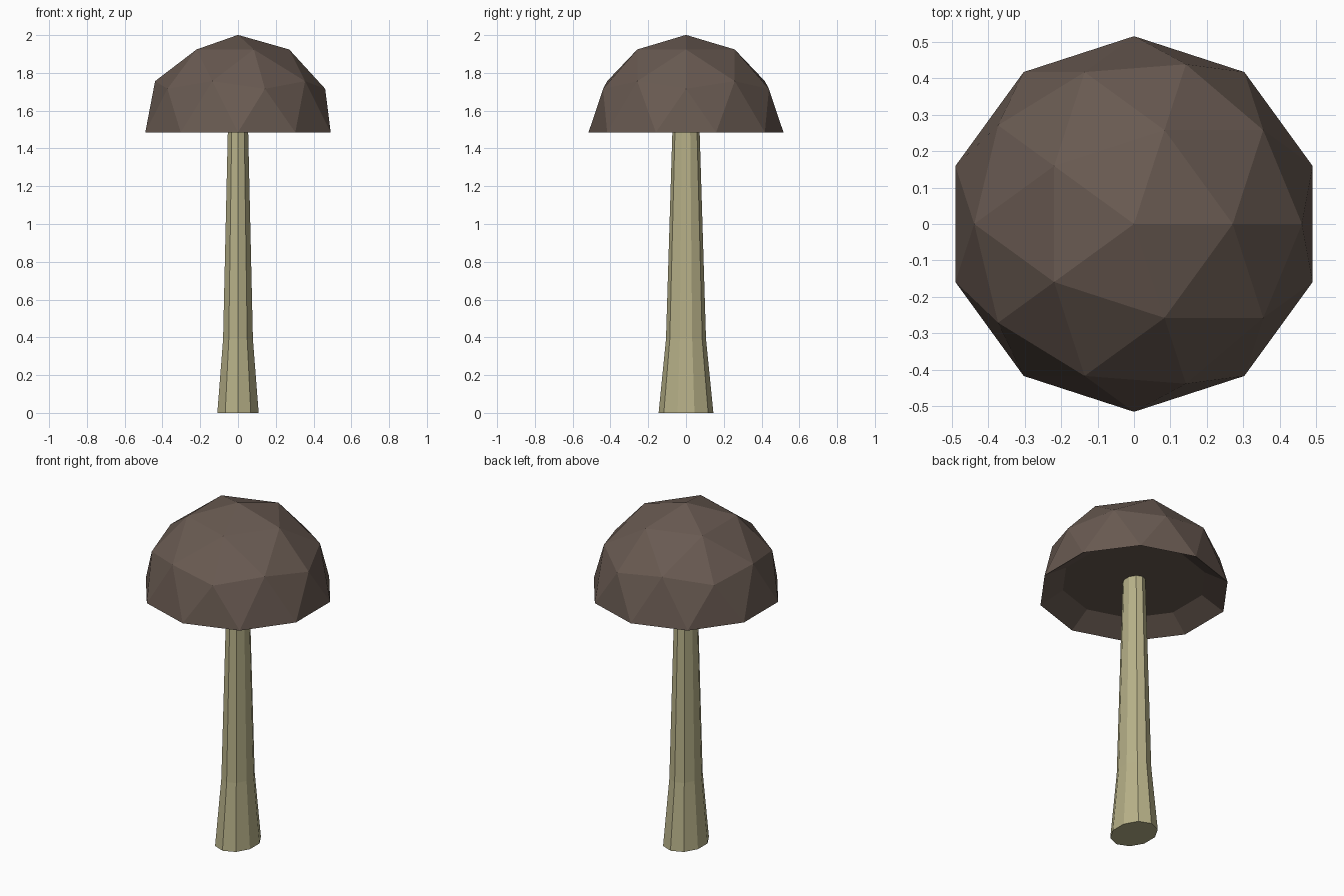
import bpy, bmesh, math
from mathutils import Vector

if "Cube" in bpy.data.objects:
    bpy.data.objects.remove(bpy.data.objects["Cube"])


def material(name, rgb):
    m = bpy.data.materials.new(name)
    m.diffuse_color = (*rgb, 1)
    m.use_nodes = True
    m.node_tree.nodes["Principled BSDF"].inputs["Base Color"].default_value = m.diffuse_color
    return m


def finish(name, bm, mat):
    bmesh.ops.recalc_face_normals(bm, faces=bm.faces[:])
    me = bpy.data.meshes.new(name)
    bm.to_mesh(me)
    bm.free()
    me.materials.append(mat)
    ob = bpy.data.objects.new(name, me)
    bpy.context.collection.objects.link(ob)
    return ob


brown = material("cap brown", (0.140, 0.102, 0.083))
cream = material("stem olive cream", (0.470, 0.435, 0.245))

CAP_R, CAP_Z = 0.516, 1.485
CEIL_Z = 1.56

# Cap: upper half of a faceted sphere with a hollowed underside
bm = bmesh.new()
bmesh.ops.create_icosphere(bm, subdivisions=2, radius=CAP_R)
low = [v for v in bm.verts if v.co.z < -0.01]
bmesh.ops.delete(bm, geom=low, context='VERTS')
for v in bm.verts:
    v.co.z += CAP_Z
rim = [e for e in bm.edges if e.is_boundary]
out = bmesh.ops.extrude_edge_only(bm, edges=rim)["geom"]
for v in [g for g in out if isinstance(g, bmesh.types.BMVert)]:
    v.co = Vector((v.co.x * 0.76, v.co.y * 0.76, CEIL_Z))
bmesh.ops.holes_fill(bm, edges=[e for e in bm.edges if e.is_boundary], sides=0)
finish("cap", bm, brown)

# Stem: ten-sided oval column, flared at the foot (height, x radius, y radius)
sections = [(0, 0.115, 0.145), (0.39, 0.083, 0.106), (CEIL_Z, 0.055, 0.070)]
N = 10
bm = bmesh.new()
rings = []
for z, rx, ry in sections:
    angles = [math.pi / 2 + 2 * math.pi * i / N for i in range(N)]
    rings.append([bm.verts.new((rx * math.cos(a), ry * math.sin(a), z)) for a in angles])
for a, b in zip(rings, rings[1:]):
    for i in range(N):
        j = (i + 1) % N
        bm.faces.new((a[i], a[j], b[j], b[i]))
bm.faces.new(rings[0][::-1])
bm.faces.new(rings[-1])
finish("stem", bm, cream)
